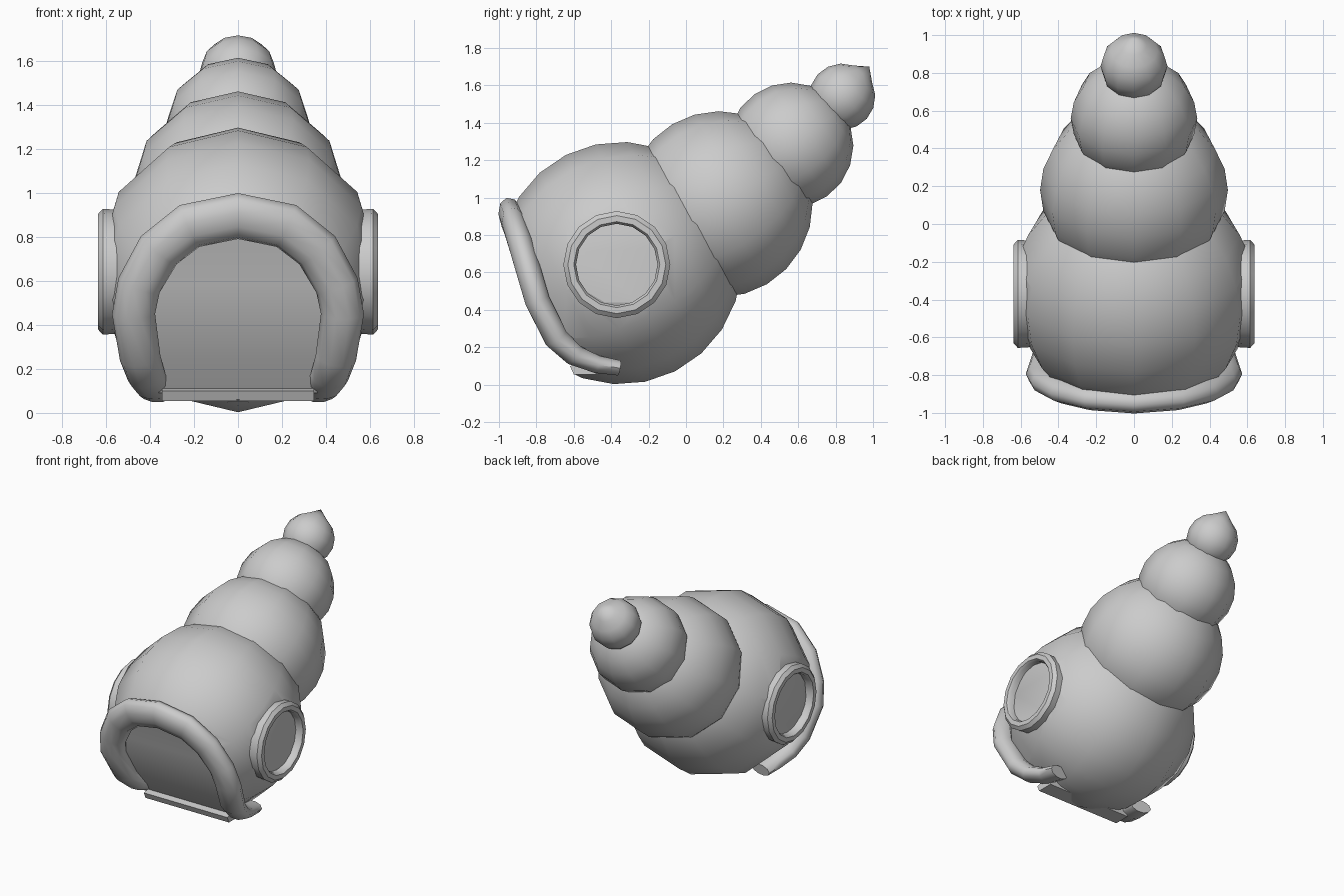
import bpy, bmesh
from math import atan2, cos, sin, radians, pi
from mathutils import Matrix, Vector

if "Cube" in bpy.data.objects:
    bpy.data.objects.remove(bpy.data.objects["Cube"])

shell_grey = bpy.data.materials.new("shell_grey")
shell_grey.use_nodes = True
GREY = (0.6, 0.6, 0.6, 1)
shell_grey.diffuse_color = GREY
shell_grey.node_tree.nodes["Principled BSDF"].inputs["Base Color"].default_value = GREY


def finish(name, bm, smooth=40, fix=True):
    if fix:
        bmesh.ops.recalc_face_normals(bm, faces=bm.faces)
    mesh = bpy.data.meshes.new(name)
    bm.to_mesh(mesh)
    bm.free()
    ob = bpy.data.objects.new(name, mesh)
    bpy.context.collection.objects.link(ob)
    mesh.materials.append(shell_grey)
    if smooth:
        shade(ob, smooth)
    return ob


def shade(ob, angle):
    bpy.ops.object.select_all(action='DESELECT')
    ob.select_set(True)
    bpy.context.view_layer.objects.active = ob
    bpy.ops.object.shade_smooth_by_angle(angle=radians(angle))


def whorl(name, y, z, r, axis, rings, tip=1.0):
    """Ball with its pole along the leaning axis; tip stretches the pole."""
    bm = bmesh.new()
    bmesh.ops.create_uvsphere(bm, u_segments=12, v_segments=rings, radius=r)
    for v in bm.verts:
        if v.co.z > r * 0.999:
            v.co.z *= tip
    lean = Matrix.Rotation(-atan2(*axis), 4, 'X')
    bm.transform(Matrix.Translation((0, y, z)) @ lean)
    return finish(name, bm, 50)


def prism(name, profile, half_width):
    """Side profile of (y, z) points pushed out along x."""
    bm = bmesh.new()
    face = bm.faces.new([bm.verts.new((-half_width, y, z)) for y, z in profile])
    out = bmesh.ops.extrude_face_region(bm, geom=[face])
    bmesh.ops.translate(bm, vec=(2 * half_width, 0, 0),
                        verts=[g for g in out["geom"] if isinstance(g, bmesh.types.BMVert)])
    return finish(name, bm, 0)


def loft(bm, loops, closed_path=False):
    """Skin closed loops of points in order."""
    rows = [[bm.verts.new(p) for p in loop] for loop in loops]
    pairs = list(zip(rows, rows[1:])) + ([(rows[-1], rows[0])] if closed_path else [])
    for a, b in pairs:
        for i in range(len(a)):
            j = (i + 1) % len(a)
            bm.faces.new((a[i], a[j], b[j], b[i]))
    return rows


def cut(target, cutter):
    mod = target.modifiers.new("cut", 'BOOLEAN')
    mod.operation = 'DIFFERENCE'
    mod.solver = 'EXACT'
    mod.object = cutter
    bpy.context.view_layer.objects.active = target
    bpy.ops.object.modifier_apply(modifier=mod.name)
    bpy.data.objects.remove(cutter)


# Four shell whorls, curling up towards the pointed tip
body = whorl("body_whorl", -0.35, 0.65, 0.648, (0.89, 0.45), 12)
whorl("second_whorl", 0.18, 0.965, 0.497, (0.86, 0.51), 12)
whorl("third_whorl", 0.56, 1.28, 0.335, (0.81, 0.58), 10)
whorl("tip_whorl", 0.835, 1.54, 0.177, (0.67, 0.74), 8, tip=1.22)

# Doorway: (y, z, half width) of the door from sill to arch
door_rows = [(-0.56, 0.09, 0.36), (-0.66, 0.25, 0.43), (-0.765, 0.45, 0.46),
             (-0.80, 0.58, 0.44), (-0.85, 0.74, 0.36), (-0.89, 0.86, 0.2)]
cut(body, prism("door_cutter",
                [(-1.4, 0.06), (-0.54, 0.06)] + [(y + 0.01, z) for y, z, w in door_rows]
                + [(-0.96, 1.1), (-1.4, 1.1)], 0.9))
bm = bmesh.new()
rows = [[bm.verts.new((s * w, y, z)) for s in (-1, 1)] for y, z, w in door_rows]
for a, b in zip(rows, rows[1:]):
    bm.faces.new((a[0], a[1], b[1], b[0]))
finish("door", bm, 40, fix=False)

# Sill under the door
prism("door_sill", [(-0.6, 0.055), (-0.62, 0.1), (-0.53, 0.12), (-0.48, 0.12), (-0.48, 0.055)], 0.345)

# Thick lip round the doorway: (x, y, z, downward pitch, half width, half depth)
lip = [(0, -0.932, 0.895, 15, 0.108, 0.068), (0.22, -0.915, 0.85, 15, 0.108, 0.068),
       (0.36, -0.88, 0.74, 16, 0.105, 0.07), (0.45, -0.833, 0.58, 17, 0.1, 0.07),
       (0.475, -0.795, 0.45, 20, 0.098, 0.07), (0.445, -0.695, 0.25, 35, 0.093, 0.068),
       (0.415, -0.6, 0.16, 52, 0.088, 0.06), (0.38, -0.48, 0.11, 72, 0.085, 0.05),
       (0.365, -0.36, 0.09, 80, 0.08, 0.043)]
path = [(-p[0],) + p[1:] for p in lip[:0:-1]] + lip
centres = [Vector(p[:3]) for p in path]
loops = []
for i, (x, y, z, pitch, wide, deep) in enumerate(path):
    tangent = centres[min(i + 1, len(path) - 1)] - centres[max(i - 1, 0)]
    out = Vector((0, -cos(radians(pitch)), -sin(radians(pitch))))
    side = tangent.cross(out).normalized()
    loops.append([centres[i] + side * wide * cos(a) + out * deep * sin(a)
                  for a in (k * pi / 5 for k in range(10))])
bm = bmesh.new()
rows = loft(bm, loops)
bm.faces.new(rows[0])
bm.faces.new(rows[-1])
finish("doorway_lip", bm, 60)

# Round side windows: recess in the body plus a raised frame
WY, WZ = -0.37, 0.642
frame = [(0.218, 0.55), (0.218, 0.62), (0.23, 0.637), (0.262, 0.637), (0.286, 0.615), (0.282, 0.55)]
for name, s in (("left", 1), ("right", -1)):
    bm = bmesh.new()
    bmesh.ops.create_cone(bm, cap_ends=True, segments=16, radius1=0.24, radius2=0.24, depth=0.4)
    bm.transform(Matrix.Translation((s * 0.785, WY, WZ)) @ Matrix.Rotation(pi / 2, 4, 'Y'))
    cut(body, finish(name + "_window_cutter", bm, 0))
    bm = bmesh.new()
    loft(bm, [[(s * x, WY + r * cos(a), WZ + r * sin(a)) for r, x in frame]
              for a in (k * pi / 8 for k in range(16))], closed_path=True)
    finish(name + "_window_frame", bm, 35)
shade(body, 40)
